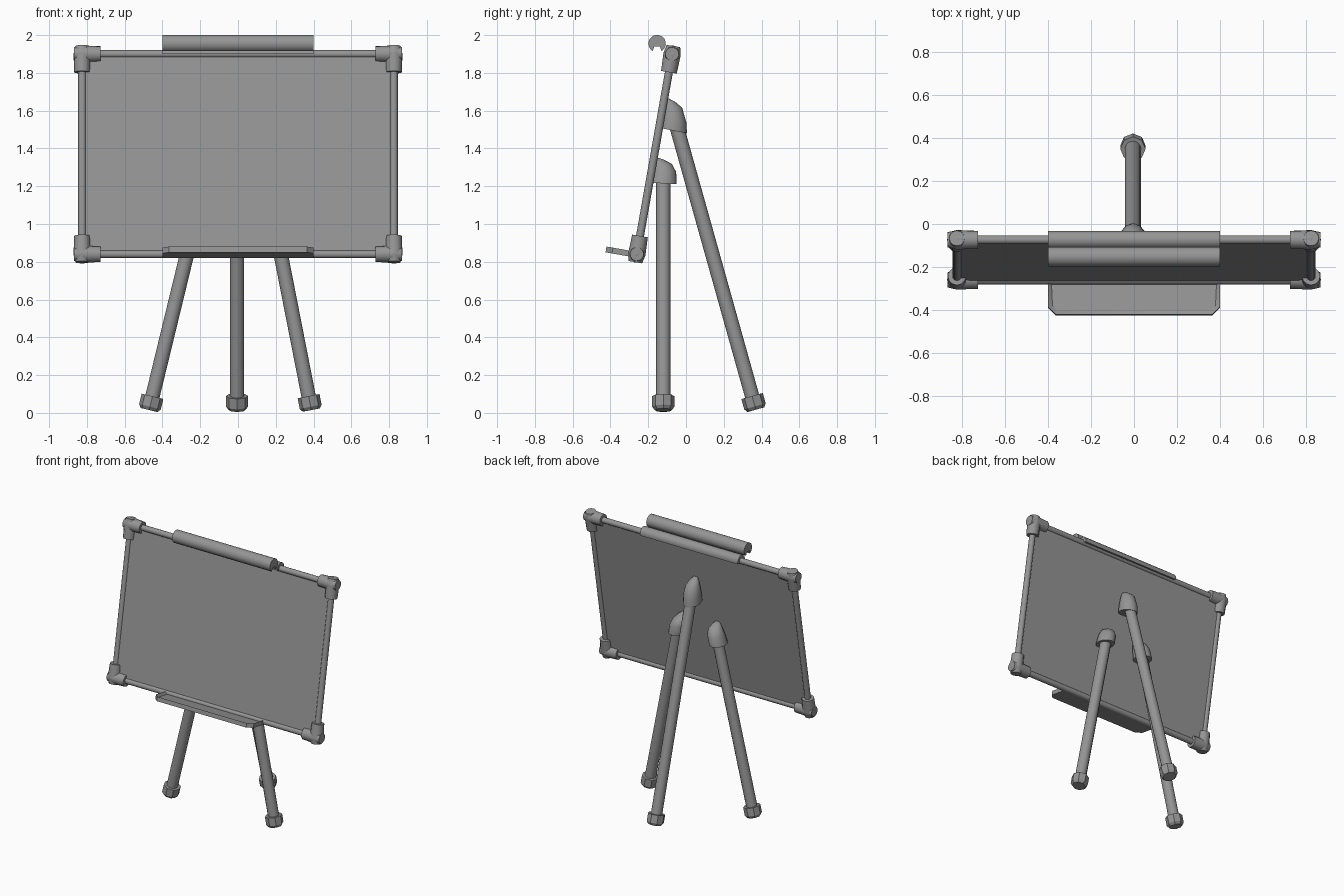
import bpy, bmesh, math
from mathutils import Matrix, Vector

if "Cube" in bpy.data.objects:
    bpy.data.objects.remove(bpy.data.objects["Cube"])

grey = bpy.data.materials.new("mid_grey")
GREY = (0.3, 0.3, 0.3, 1)
grey.use_nodes = True
grey.diffuse_color = GREY
grey.node_tree.nodes["Principled BSDF"].inputs["Base Color"].default_value = GREY

# Leaning board frame: x across, y through the panel, z up the panel
TILT = math.radians(10)
BOARD = Matrix.Translation((0, -0.167, 1.37)) @ Matrix.Rotation(-TILT, 4, 'X')
W, H = 0.825, 0.538          # half spacing of the frame tubes


def finish(name, bm, matrix=Matrix(), angle=40):
    bmesh.ops.recalc_face_normals(bm, faces=bm.faces)
    bm.transform(matrix)
    mesh = bpy.data.meshes.new(name)
    bm.to_mesh(mesh)
    bm.free()
    mesh.materials.append(grey)
    mesh.shade_smooth()
    mesh.set_sharp_from_angle(angle=math.radians(angle))
    obj = bpy.data.objects.new(name, mesh)
    bpy.context.collection.objects.link(obj)
    return obj


def add_rod(bm, a, b, r1, r2=None, sides=12):
    a, b = Vector(a), Vector(b)
    d = b - a
    m = Matrix.Translation((a + b) / 2) @ d.to_track_quat('Z', 'Y').to_matrix().to_4x4()
    bmesh.ops.create_cone(bm, cap_ends=True, segments=sides, radius1=r1,
                          radius2=r1 if r2 is None else r2, depth=d.length, matrix=m)


def rod(name, a, b, r1, matrix=Matrix(), sides=12):
    bm = bmesh.new()
    add_rod(bm, a, b, r1, sides=sides)
    return finish(name, bm, matrix)


def extrude_x(name, profile, half):
    """Extrude a (y, z) outline along x."""
    bm = bmesh.new()
    face = bm.faces.new([bm.verts.new((-half, y, z)) for y, z in profile])
    ext = bmesh.ops.extrude_face_region(bm, geom=[face])["geom"]
    bmesh.ops.translate(bm, vec=(2 * half, 0, 0),
                        verts=[v for v in ext if isinstance(v, bmesh.types.BMVert)])
    return finish(name, bm)


def arc(cy, cz, r, start, end, steps):
    angles = [math.radians(start + (end - start) * i / steps) for i in range(steps + 1)]
    return [(cy + r * math.cos(t), cz + r * math.sin(t)) for t in angles]


# Panel
bm = bmesh.new()
bmesh.ops.create_cube(bm, size=1, matrix=Matrix.Diagonal((2 * W, 0.018, 2 * H, 1)))
finish("panel", bm, BOARD)

# Frame tubes
for side, s in (("left", 1), ("right", -1)):
    rod(side + "_frame_tube", (s * W, 0, -H), (s * W, 0, H), 0.021, BOARD)
for side, s in (("top", 1), ("bottom", -1)):
    rod(side + "_frame_tube", (-W, 0, s * H), (W, 0, s * H), 0.021, BOARD)

# Corner elbows: two short sleeves meeting in a blunt knuckle
for vert, v in (("top", 1), ("bottom", -1)):
    for side, s in (("left", 1), ("right", -1)):
        bm = bmesh.new()
        for dx, dz in ((s, 0), (0, v)):
            c, d = Vector((s * W, 0, v * H)), Vector((dx, 0, dz))
            add_rod(bm, c - d * 0.098, c, 0.042, 0.046)
            add_rod(bm, c, c + d * 0.043, 0.046, 0.036)
        finish(f"{vert}_{side}_corner", bm, BOARD)

# Clip: cap over the top tube and an open roll in front of it
top = BOARD @ Vector((0, 0, H))
extrude_x("clip_cap", arc(top.y, top.z, 0.042, -15, 180, 10)
          + arc(top.y, top.z, 0.02, 180, -15, 10), 0.4)
ry, rz = -0.153, 1.955
extrude_x("clip_roll", arc(ry, rz, 0.046, -60, 240, 16)
          + [(ry - 0.015, rz - 0.015), (ry + 0.015, rz - 0.015)], 0.4)

# Tray with chamfered front corners and a sunken floor
bm = bmesh.new()
x, y, c = 0.4, -0.165, 0.035
outline = [(-x, 0), (-x, y + c), (c - x, y), (x - c, y), (x, y + c), (x, 0)]
base = bm.faces.new([bm.verts.new((px, py, -0.557)) for px, py in outline])
ext = bmesh.ops.extrude_face_region(bm, geom=[base])["geom"]
bmesh.ops.translate(bm, vec=(0, 0, 0.031),
                    verts=[g for g in ext if isinstance(g, bmesh.types.BMVert)])
lid = [g for g in ext if isinstance(g, bmesh.types.BMFace)]
bmesh.ops.inset_region(bm, faces=lid, thickness=0.022)
bmesh.ops.translate(bm, vec=(0, 0, -0.015), verts=lid[0].verts)
finish("tray", bm, BOARD, 30)


def socket(name, rings, axis_x, slope):
    """Rounded socket lofted from (z, back y, half width) rings that reach the panel."""
    bm = bmesh.new()
    loops, n = [], 12
    for i, (z, back, rx) in enumerate(rings):
        front = -0.167 + (z - 1.37) * math.tan(TILT)
        cy, r = (front + back) / 2, (back - front) / 2
        lean = slope if i < 2 else 0
        loop = []
        for k in range(n):
            t = math.tau * k / n
            loop.append(bm.verts.new((axis_x(z) + rx * math.cos(t), cy + r * math.sin(t),
                                      z - lean * r * math.sin(t))))
        loops.append(loop)
    for a, b in zip(loops, loops[1:]):
        for k in range(n):
            bm.faces.new((a[k], a[(k + 1) % n], b[(k + 1) % n], b[k]))
    bm.faces.new(loops[0])
    bm.faces.new(loops[-1])
    finish(name, bm, angle=50)


def leg(name, foot, head):
    """Tube from foot to head with a chamfered rubber foot."""
    foot, head = Vector(foot), Vector(head)
    d = (head - foot).normalized()
    rod(name, foot + d * 0.03, head, 0.038)
    bm = bmesh.new()
    add_rod(bm, foot, foot + d * 0.018, 0.046, 0.059, 8)
    add_rod(bm, foot + d * 0.018, foot + d * 0.075, 0.059, sides=8)
    finish(name + "_foot", bm, angle=30)


# Front legs, splayed sideways, with their sockets
for side, x0, k in (("left", 0.391, -0.196), ("right", -0.474, 0.243)):
    at = lambda z: x0 + k * z
    leg(f"front_{side}_leg", (at(0.015), -0.12, 0.015), (at(1.27), -0.12, 1.27))
    socket(f"front_{side}_socket",
           [(1.215, -0.05, 0.06), (1.28, -0.052, 0.058), (1.318, -0.075, 0.046),
            (1.34, -0.115, 0.03), (1.352, -0.153, 0.014)], at, 0.06)

# Rear leg, reaching backward, with its socket
leg("rear_leg", (-0.005, 0.37, 0.017), (-0.005, -0.062, 1.56))
socket("rear_socket",
       [(1.495, 0.005, 0.062), (1.55, 0.002, 0.06), (1.615, -0.02, 0.048),
        (1.645, -0.055, 0.034), (1.667, -0.095, 0.014)], lambda z: -0.005, 0.2)
